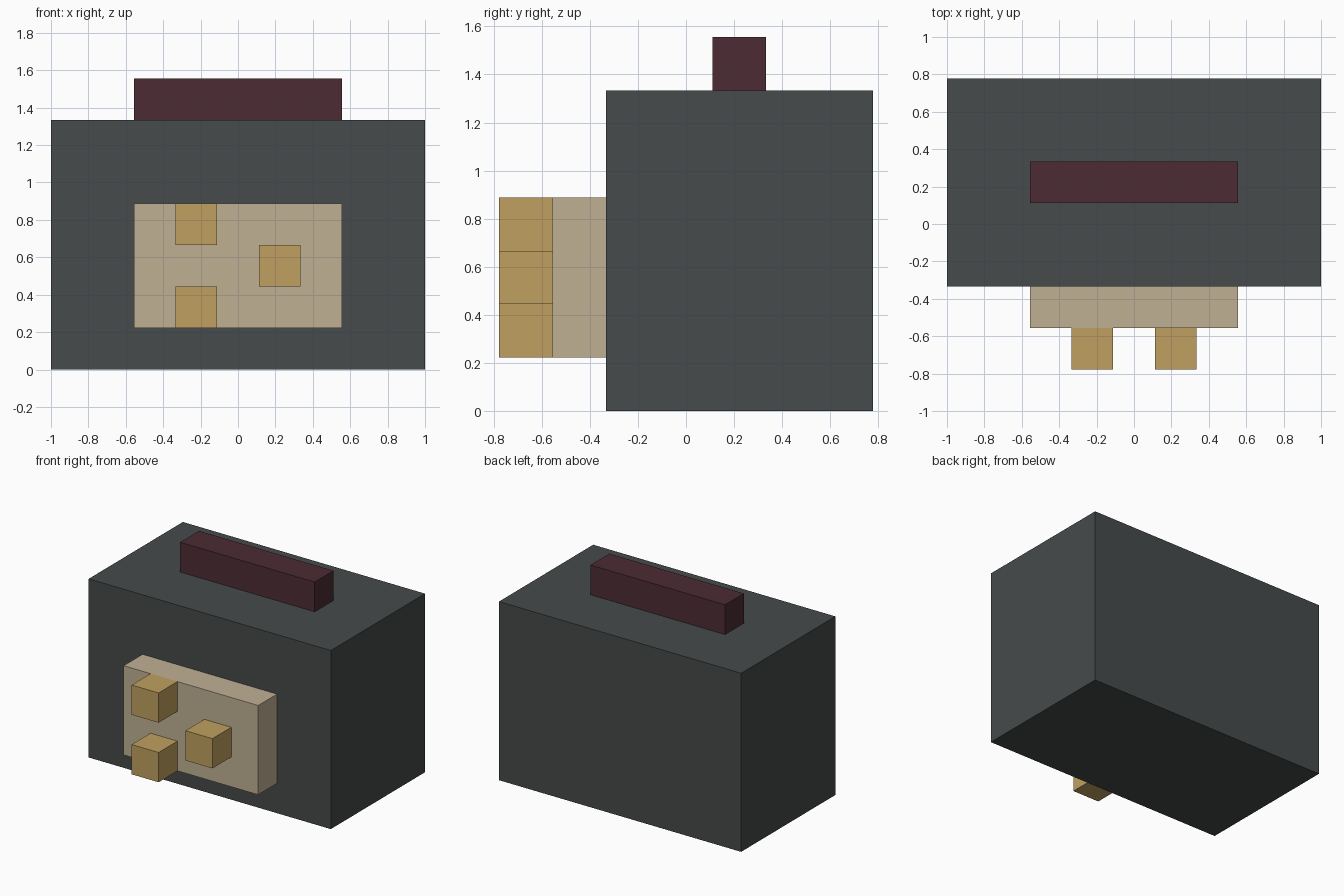
import bpy
import bmesh
from mathutils import Matrix, Vector

default = bpy.data.objects.get("Cube")
if default:
    bpy.data.objects.remove(default, do_unlink=True)

U = 2 / 9  # one block: the body is nine blocks wide


def material(name, r, g, b):
    mat = bpy.data.materials.new(name)
    mat.use_nodes = True
    colour = (r, g, b, 1)
    mat.diffuse_color = colour
    bsdf = next(n for n in mat.node_tree.nodes if n.type == 'BSDF_PRINCIPLED')
    bsdf.inputs["Base Color"].default_value = colour
    return mat


def box(name, centre, size, mat):
    """Box resting at the given base centre; all measures in blocks."""
    x, y, z = centre
    mesh = bpy.data.meshes.new(name)
    bm = bmesh.new()
    place = Matrix.Translation(Vector((x, y, z + size[2] / 2)) * U)
    scale = Matrix.Diagonal((*(Vector(size) * U), 1))
    bmesh.ops.create_cube(bm, size=1, matrix=place @ scale)
    bm.to_mesh(mesh)
    bm.free()
    mesh.materials.append(mat)
    obj = bpy.data.objects.new(name, mesh)
    bpy.context.collection.objects.link(obj)
    return obj


charcoal = material("charcoal", 0.061, 0.069, 0.069)
maroon = material("dark maroon", 0.072, 0.025, 0.034)
beige = material("beige", 0.527, 0.434, 0.296)
gold = material("dull gold", 0.527, 0.352, 0.117)

# Main body and top bar
box("body", (0, 1, 0), (9, 5, 6), charcoal)
box("top_bar", (0, 1, 6), (5, 1, 1), maroon)

# Front panel with three square knobs
box("front_panel", (0, -2, 1), (5, 1, 3), beige)
for name, x, z in (("lower_right_knob", -1, 1),
                   ("upper_right_knob", -1, 3),
                   ("left_knob", 1, 2)):
    box(name, (x, -3, z), (1, 1, 1), gold)
